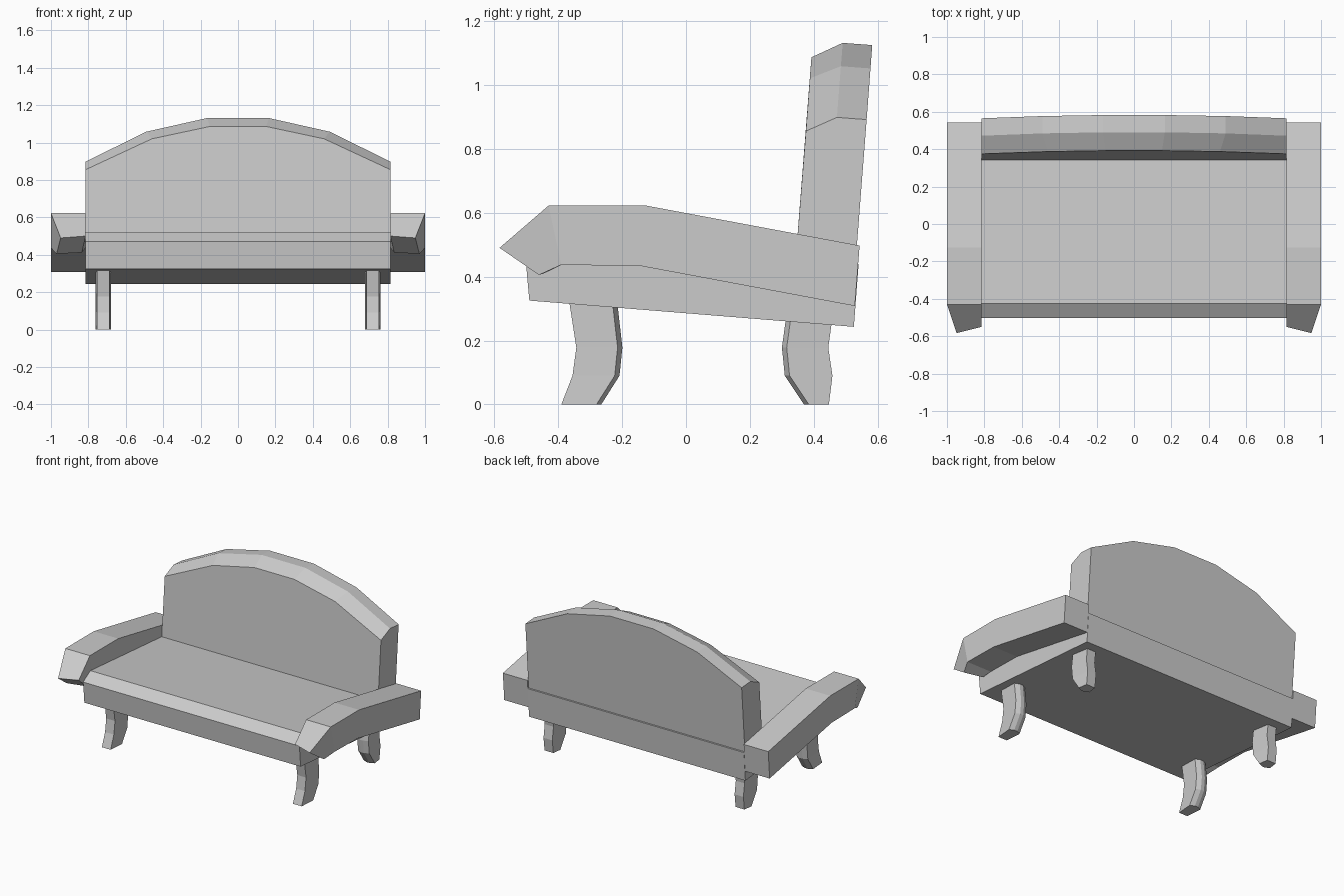
import bpy, bmesh

if "Cube" in bpy.data.objects:
    bpy.data.objects.remove(bpy.data.objects["Cube"])


def loft(name, sections):
    """Closed solid through rings that share the same point count."""
    bm = bmesh.new()
    rings = [[bm.verts.new(p) for p in ring] for ring in sections]
    n = len(rings[0])
    for a, b in zip(rings, rings[1:]):
        for i in range(n):
            j = (i + 1) % n
            bm.faces.new((a[i], a[j], b[j], b[i]))
    bm.faces.new(rings[0])
    bm.faces.new(rings[-1])
    bmesh.ops.recalc_face_normals(bm, faces=bm.faces)
    mesh = bpy.data.meshes.new(name)
    bm.to_mesh(mesh)
    bm.free()
    obj = bpy.data.objects.new(name, mesh)
    bpy.context.collection.objects.link(obj)
    return obj


def mirror_x(obj):
    mod = obj.modifiers.new("Mirror", 'MIRROR')
    mod.use_axis = (True, False, False)
    mod.use_mirror_merge = False


HALF = 0.815  # half width of seat and backrest

# Seat: tilted slab with a chamfered front edge
seat_profile = [(-0.49, 0.325), (-0.503, 0.47), (-0.425, 0.518),
                (0.54, 0.44), (0.525, 0.243)]
loft("seat", [[(x, y, z) for y, z in seat_profile] for x in (-HALF, HALF)])

# Backrest: arched top, chamfered front edge, leaning back
# each column: outer x, front x, front z, ridge z
half_arch = [(HALF, HALF, 0.855, 0.898), (0.49, 0.46, 1.02, 1.058),
             (0.165, 0.15, 1.086, 1.131)]
columns = [(-a, -b, c, d) for a, b, c, d in half_arch] + half_arch[::-1]
sections = []
for xo, xf, zf, zr in columns:
    sections.append([(xf, 0.343, 0.455),
                     (xf, 0.375 + (zf - 0.855) * 0.075, zf),
                     (xo, 0.472 + (zr - 0.898) * 0.078, zr),
                     (xo, 0.565 + (zr - 0.898) * 0.075, zr - 0.007),
                     (xo, 0.53, 0.44)])
loft("backrest", sections)

# Armrests: sloping bar that drops to a tapered nose
arm = []
for top, bottom in [((0.543, 0.497), (0.528, 0.308)),
                    ((-0.125, 0.622), (-0.14, 0.433)),
                    ((-0.43, 0.622), (-0.39, 0.437))]:
    arm.append([(HALF, *top), (1.0, *top), (1.0, *bottom), (HALF, *bottom)])
arm.append([(HALF, -0.55, 0.50), (0.948, -0.583, 0.49),
            (0.97, -0.46, 0.405), (0.835, -0.44, 0.412)])
mirror_x(loft("armrest", arm))


# Legs: curved, with a flat outer face and a ridged inner side
def leg(name, levels):
    rings = []
    for outer, inner, z in levels:
        s = 1 if inner > outer else -1
        shoulder = inner - s * 0.015
        rings.append([(0.72 - 0.033, outer, z), (0.72 + 0.033, outer, z),
                      (0.72 + 0.042, shoulder, z), (0.72 + 0.012, inner, z),
                      (0.72 - 0.012, inner, z), (0.72 - 0.042, shoulder, z)])
    mirror_x(loft(name, rings))


leg("front_leg", [(-0.39, -0.265, 0), (-0.355, -0.208, 0.09),
                  (-0.343, -0.199, 0.178), (-0.365, -0.215, 0.32)])
leg("rear_leg", [(0.447, 0.369, 0), (0.458, 0.309, 0.09),
                 (0.445, 0.3, 0.178), (0.457, 0.312, 0.265)])
